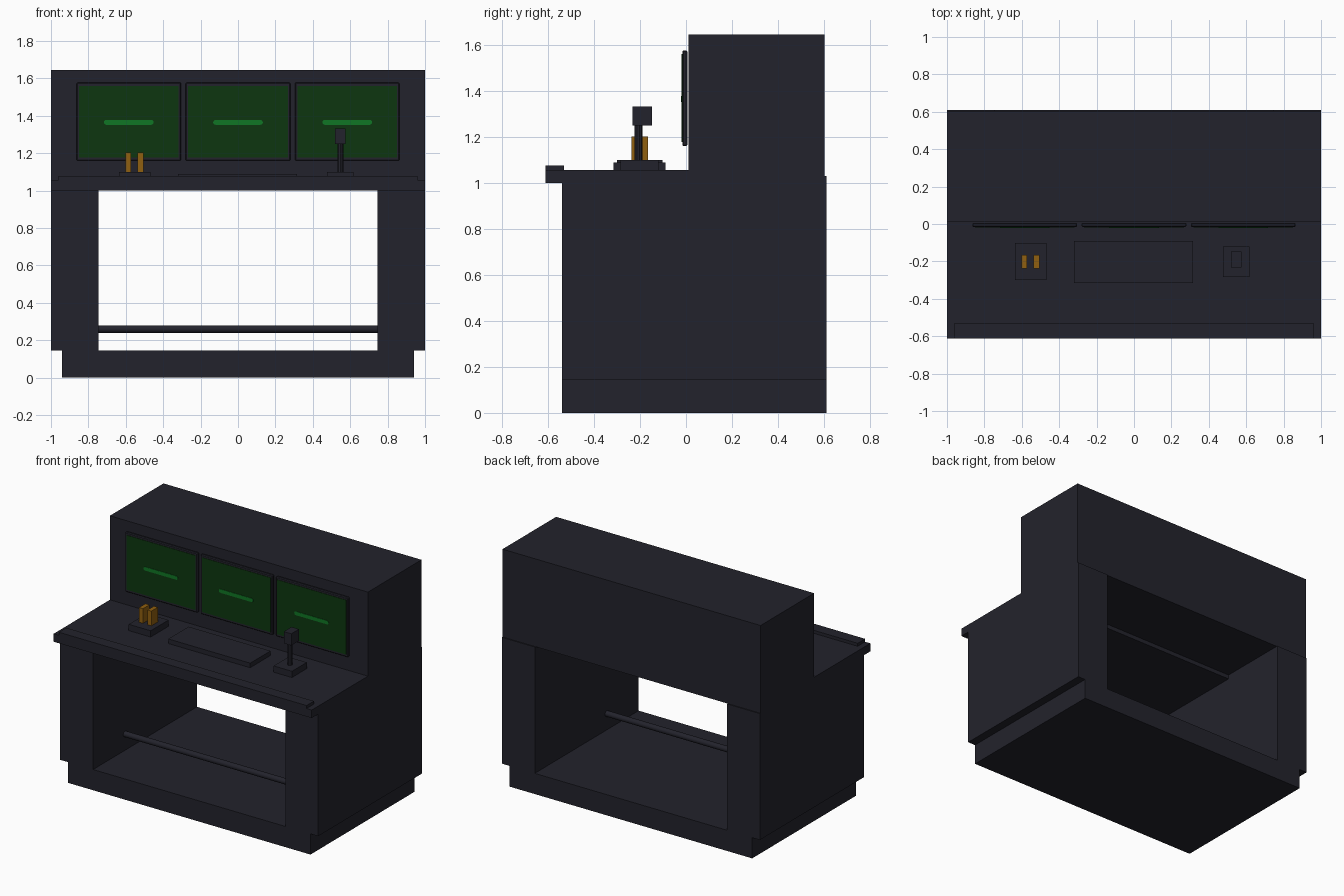
import bpy, math

if "Cube" in bpy.data.objects:
    bpy.data.objects.remove(bpy.data.objects["Cube"])

def mat(name, rgb):
    m = bpy.data.materials.new(name)
    m.diffuse_color = (*rgb, 1)
    m.use_nodes = True
    m.node_tree.nodes["Principled BSDF"].inputs["Base Color"].default_value = m.diffuse_color
    return m

DARK = mat("dark_slate", (0.0165, 0.0165, 0.025))
GREEN = mat("screen_green", (0.004, 0.037, 0.005))
BRIGHT = mat("trace_green", (0.005, 0.18, 0.018))
AMBER = mat("amber", (0.28, 0.115, 0.005))

def box(name, x, y, z, m=DARK, bevel=0):
    """Box from (min, max) pairs."""
    bpy.ops.mesh.primitive_cube_add(size=1, location=[(a + b) / 2 for a, b in (x, y, z)])
    o = bpy.context.object
    o.name = name
    o.scale = [b - a for a, b in (x, y, z)]
    bpy.ops.object.transform_apply(location=False, rotation=False, scale=True)
    o.data.materials.append(m)
    if bevel:
        b = o.modifiers.new("bevel", 'BEVEL')
        b.width, b.segments = bevel, 1
    return o

def rod(name, r, length, loc, rot=(0, 0, 0), sides=12, m=DARK):
    bpy.ops.mesh.primitive_cylinder_add(vertices=sides, radius=r, depth=length, location=loc, rotation=rot)
    o = bpy.context.object
    o.name = name
    o.data.materials.append(m)
    bpy.ops.object.shade_smooth_by_angle(angle=math.radians(35))
    return o

# Cabinet: plinth, side pedestals, desk slab, raised rear housing
box("plinth", (-0.94, 0.94), (-0.54, 0.61), (0, 0.145))
for s, side in ((-1, "left"), (1, "right")):
    box(side + "_pedestal", sorted((s * 0.745, s)), (-0.54, 0.61), (0.145, 1.03))
box("desk_slab", (-1, 1), (-0.612, 0.10), (1.0, 1.056))
box("desk_front_lip", (-0.96, 0.96), (-0.612, -0.53), (1.05, 1.077))
box("rear_housing", (-1, 1), (0.01, 0.603), (1.03, 1.645))
rod("foot_rail", 0.02, 1.5, (0, -0.187, 0.26), (0, math.pi / 2, 0), 16)

# Three monitors with a glowing trace
for i, cx in enumerate((-0.584, 0, 0.584), 1):
    box(f"monitor_frame_{i}", (cx - 0.28, cx + 0.28), (-0.016, 0.006), (1.16, 1.577), bevel=0.005)
    box(f"monitor_screen_{i}", (cx - 0.267, cx + 0.267), (-0.019, -0.012), (1.178, 1.56), GREEN)
    box(f"trace_{i}", (cx - 0.12, cx + 0.12), (-0.022, -0.016), (1.352, 1.378), BRIGHT)
    for s in (-1, 1):
        rod(f"trace_end_{i}", 0.013, 0.006, (cx + s * 0.12, -0.019, 1.365),
            (math.pi / 2, 0, 0), 12, BRIGHT)

# Keyboard
box("keyboard", (-0.32, 0.315), (-0.315, -0.09), (1.05, 1.088))

# Twin lever control
box("lever_base", (-0.637, -0.467), (-0.30, -0.102), (1.05, 1.10))
for n, x in (("left", -0.586), ("right", -0.521)):
    box(n + "_lever", (x - 0.015, x + 0.015), (-0.237, -0.165), (1.09, 1.203), AMBER)

# Microphone on a stalk
box("microphone_base", (0.475, 0.617), (-0.284, -0.12), (1.05, 1.10))
rod("microphone_stalk", 0.017, 0.18, (0.547, -0.207, 1.18), sides=10)
box("microphone_head", (0.518, 0.576), (-0.233, -0.147), (1.25, 1.332))
